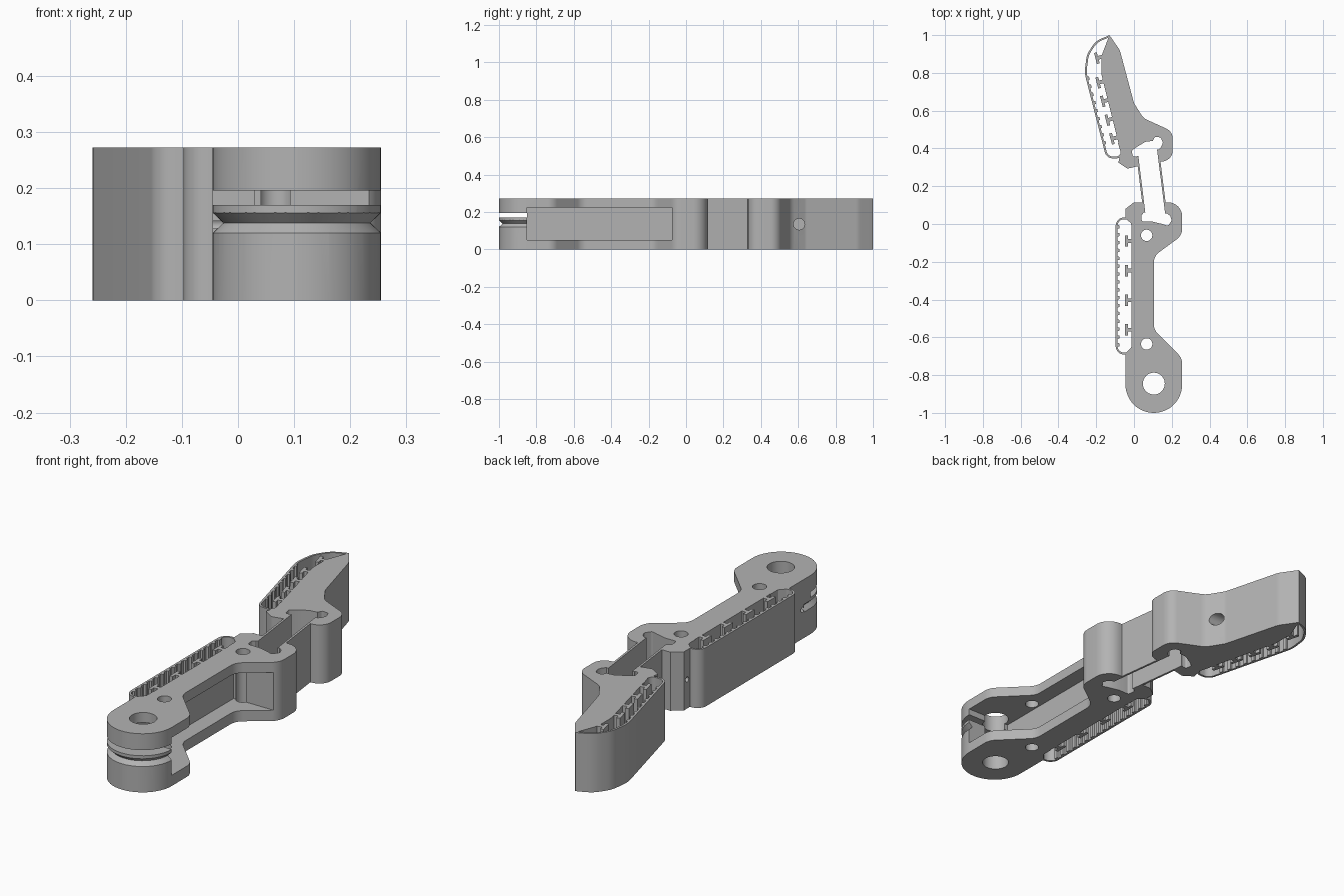
import bpy, bmesh, math
from mathutils import Vector, Matrix

cube = bpy.data.objects.get("Cube")
if cube:
    bpy.data.objects.remove(cube, do_unlink=True)

H = 0.272  # overall thickness

grey = bpy.data.materials.new("plain grey")
grey.use_nodes = True
grey.diffuse_color = (0.45, 0.45, 0.45, 1)
grey.node_tree.nodes["Principled BSDF"].inputs["Base Color"].default_value = (0.45, 0.45, 0.45, 1)


def rounded(corners, closed=True):
    """Polyline whose corners (x, y[, radius]) are replaced with arcs."""
    out = []
    n = len(corners)
    for i, c in enumerate(corners):
        p = Vector(c[:2])
        r = c[2] if len(c) > 2 else 0
        if r == 0 or (not closed and i in (0, n - 1)):
            out.append(p)
            continue
        a = (Vector(corners[i - 1][:2]) - p).normalized()
        b = (Vector(corners[(i + 1) % n][:2]) - p).normalized()
        half = a.angle(b) / 2
        centre = p + (a + b).normalized() * r / math.sin(half)
        start = p + a * r / math.tan(half) - centre
        sweep = math.pi - 2 * half
        if a.cross(b) > 0:
            sweep = -sweep
        steps = max(3, int(abs(sweep) / 0.13))
        for k in range(steps + 1):
            out.append(centre + Matrix.Rotation(sweep * k / steps, 2) @ start)
    clean = [p for i, p in enumerate(out) if i == 0 or (p - out[i - 1]).length > 1e-4]
    return clean


def finish(name, bm):
    bmesh.ops.recalc_face_normals(bm, faces=bm.faces)
    mesh = bpy.data.meshes.new(name)
    bm.to_mesh(mesh)
    bm.free()
    mesh.materials.append(grey)
    ob = bpy.data.objects.new(name, mesh)
    bpy.context.collection.objects.link(ob)
    return ob


def prism(name, points, z0=0.0, z1=H):
    bm = bmesh.new()
    face = bm.faces.new([bm.verts.new((p[0], p[1], z0)) for p in points])
    top = bmesh.ops.extrude_face_region(bm, geom=[face])["geom"]
    bmesh.ops.translate(bm, vec=(0, 0, z1 - z0),
                        verts=[v for v in top if isinstance(v, bmesh.types.BMVert)])
    return finish(name, bm)


def box(name, x0, x1, y0, y1, z0, z1):
    return prism(name, [(x0, y0), (x1, y0), (x1, y1), (x0, y1)], z0, z1)


def cylinder(name, centre, radius, length, axis="Z"):
    bm = bmesh.new()
    turn = Matrix.Rotation(math.pi / 2, 4, "Y") if axis == "X" else Matrix()
    bmesh.ops.create_cone(bm, cap_ends=True, segments=40, radius1=radius, radius2=radius,
                          depth=length, matrix=Matrix.Translation(centre) @ turn)
    return finish(name, bm)


def normals(path):
    last = len(path) - 1
    for i in range(len(path)):
        d = (path[min(i + 1, last)] - path[max(i - 1, 0)]).normalized()
        yield Vector((-d.y, d.x))


def ribbon(name, path, width=0.01):
    offs = [n * width / 2 for n in normals(path)]
    side = [p + o for p, o in zip(path, offs)]
    other = [p - o for p, o in zip(path, offs)]
    return prism(name, side + other[::-1])


def cut(target, *cutters):
    for c in cutters:
        c.hide_render = True
        mod = target.modifiers.new("cut", "BOOLEAN")
        mod.operation = "DIFFERENCE"
        mod.solver = "EXACT"
        mod.object = c
        bpy.context.view_layer.objects.active = target
        bpy.ops.object.modifier_apply(modifier=mod.name)
        bpy.data.objects.remove(c, do_unlink=True)


def row(name, start, end, count, out, shape):
    """Repeat a small profile (along, outward) between two points."""
    a, b, out = Vector(start), Vector(end), Vector(out).normalized()
    along = Vector((-out.y, out.x))
    for i in range(count):
        p = a.lerp(b, i / (count - 1))
        prism(f"{name}_{i + 1}", [p + along * s + out * t for s, t in shape])


TEE = [(-.01, -.005), (.01, -.005), (.01, .02), (.03, .02),
       (.03, .035), (-.03, .035), (-.03, .02), (-.01, .02)]
RIB = [(-.011, -.003), (.011, -.003), (.008, .009), (-.008, .009)]

# Lower link with rounded pivot end
lower = prism("lower_link", rounded([
    (-.045, -1, .1499), (.255, -1, .1499), (.255, -.71, .07), (.105, -.56, .07),
    (.105, -.17, .07), (.255, -.06, .07), (.255, .115, .075), (0, .115),
    (-.045, .08), (-.045, .03), (-.012, 0), (-.012, -.65), (-.045, -.685)]))

# V-shaped cord groove around the pivot end
arc = [Vector((.105 + .15 * math.cos(t), -.85 + .15 * math.sin(t)))
       for t in (math.pi + math.pi * k / 32 for k in range(33))]
path = [Vector((-.045, -.8))] + arc + [Vector((.255, -.8))]
bm = bmesh.new()
rings = []
for p, n in zip(path, normals(path)):
    rings.append([bm.verts.new((*(p + n * d), z))
                  for d, z in ((.019, .138), (-.019, .174), (-.019, .102))])
for r, s in zip(rings, rings[1:]):
    for k in range(3):
        bm.faces.new((r[k], r[(k + 1) % 3], s[(k + 1) % 3], s[k]))
bm.faces.new(rings[0])
bm.faces.new(rings[-1])
groove = finish("groove_cutter", bm)

# Pivot, pin holes, side pocket, slot and flexure socket
cut(lower, groove,
    box("slot_cutter", -.3, .4, -1.1, -.849, .17, .196),
    box("pocket_cutter", .03, .4, -.85, -.075, .05, .225),
    cylinder("pivot_cutter", (.105, -.845, H / 2), .058, 1),
    cylinder("pin_cutter", (.067, -.635, H / 2), .03, 1),
    cylinder("pin_cutter", (.067, -.06, H / 2), .03, 1),
    cylinder("cord_cutter", (-.04, .056, .135), .012, .1, "X"),
    cylinder("cord_cutter", (-.04, -.79, .135), .012, .1, "X"),
    prism("socket_cutter", rounded([
        (.045, .15), (.056, .065), (.038, .045, .01), (.042, .012, .01), (.1, .012),
        (.15, .0), (.18, -.01, .01), (.2, .02, .01), (.192, .042, .01),
        (.17, .06), (.16, .15)]), -.1, H + .1))

# Upper link with pointed fingertip
upper = prism("upper_link", rounded([
    (-.035, .293, .015), (.03, .308), (.14, .33), (.205, .335, .06), (.205, .49, .06),
    (.05, .56, .07), (0, .64, .05), (-.075, .92, .08), (-.13, 1),
    (-.172, .89, .1), (-.172, .79, .05), (-.07, .38), (-.083, .325)]))
cut(upper,
    cylinder("cord_cutter", (.05, .605, .135), .03, .22, "X"),
    prism("socket_cutter", rounded([
        (.025, .25), (.018, .355), (-.006, .358, .01), (-.012, .388, .01), (.01, .405),
        (.06, .435), (.1, .44), (.11, .462, .01), (.142, .458, .01), (.153, .43, .01),
        (.145, .41), (.127, .388), (.14, .25)]), -.1, H + .1))

# Flexure strips joining the links
ribbon("flexure_strip_outer", [Vector((.127, .395)), Vector((.17, .055))])
ribbon("flexure_strip_inner", [Vector((.018, .36)), Vector((.055, .06))])

# Lower pad: thin skin, inner ribs and T-shaped stops
ribbon("lower_pad_skin", rounded([
    (-.009, -.6), (-.009, -.686, .04), (-.092, -.686, .04),
    (-.092, .03, .04), (-.009, .03, .04), (-.009, -.05)], False))
row("lower_pad_rib", (-.087, -.64), (-.087, -.015), 16, (1, 0), RIB)
row("lower_pad_stop", (-.012, -.56), (-.012, -.09), 4, (-1, 0), TEE)

# Upper pad: thin skin, inner ribs and T-shaped stops
ribbon("upper_pad_skin", rounded([
    (-.13, .994), (-.2, .965, .1), (-.245, .895, .1), (-.257, .8, .15),
    (-.142, .352, .04), (-.07, .352, .03), (-.065, .38), (-.08, .43)], False))
row("upper_pad_rib", (-.245, .77), (-.158, .43), 9, (.97, .25), RIB)
row("upper_pad_stop", (-.163, .755), (-.09, .458), 4, (-.97, -.25), TEE)
row("upper_pad_tip_stop", (-.17, .885), (-.17, .885), 2, (-.97, -.25), TEE)
bpy.data.objects.remove(bpy.data.objects["upper_pad_tip_stop_2"], do_unlink=True)

# Smooth curved walls while keeping hard edges
bpy.ops.object.select_all(action="DESELECT")
for ob in bpy.context.collection.objects:
    if ob.type == "MESH" and grey.name in ob.data.materials:
        ob.select_set(True)
        bpy.context.view_layer.objects.active = ob
bpy.ops.object.shade_smooth_by_angle(angle=math.radians(25))
